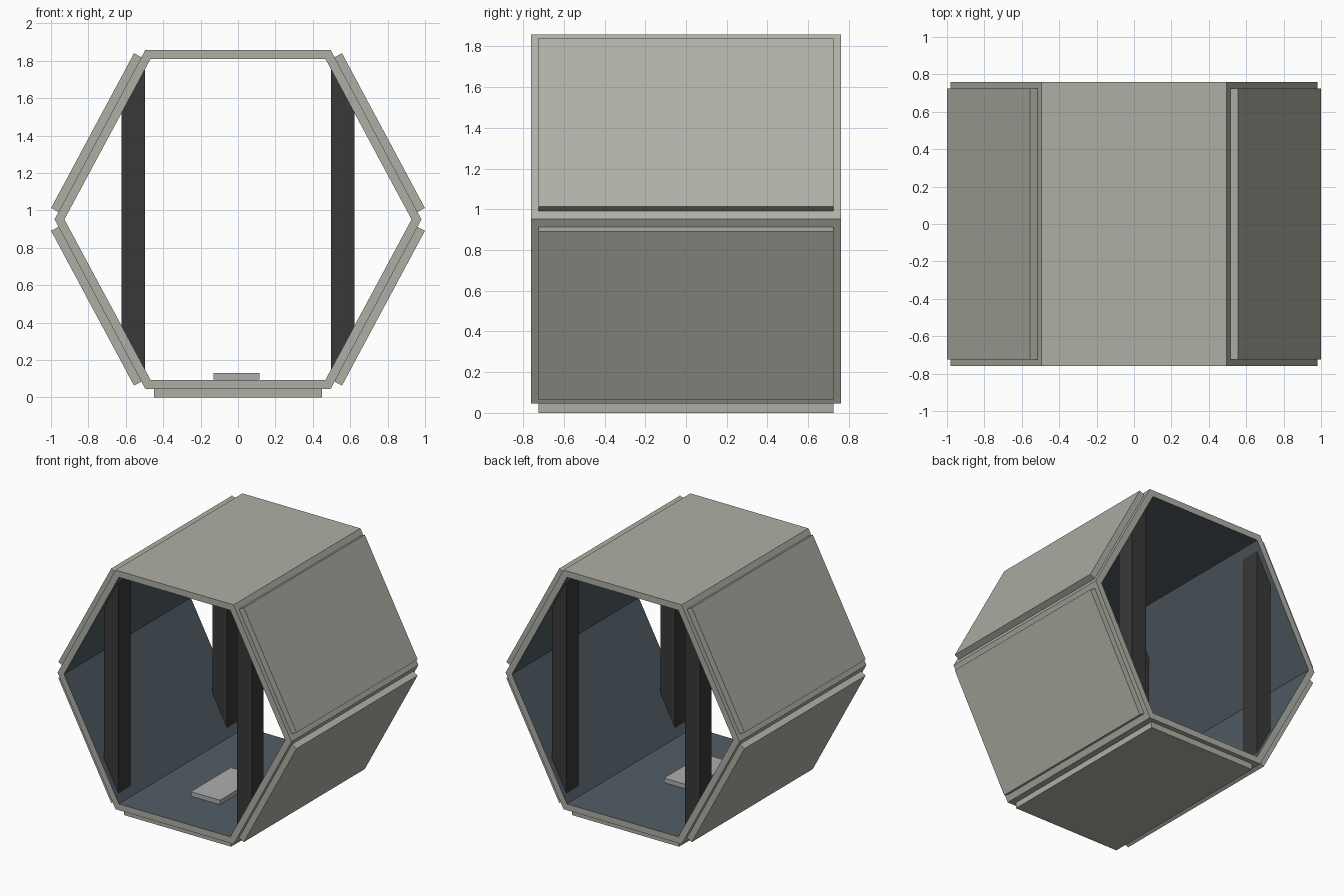
import bpy, bmesh
from mathutils import Vector

if "Cube" in bpy.data.objects:
    bpy.data.objects.remove(bpy.data.objects["Cube"])


def material(name, rgb):
    m = bpy.data.materials.new(name)
    m.diffuse_color = (*rgb, 1)
    m.use_nodes = True
    m.node_tree.nodes["Principled BSDF"].inputs["Base Color"].default_value = m.diffuse_color
    return m


SHELL = material("warm_grey", (0.43, 0.43, 0.38))
LINER = material("dark_blue_grey", (0.085, 0.11, 0.13))
DARK = material("charcoal", (0.04, 0.04, 0.04))
PLATE = material("light_grey", (0.42, 0.42, 0.43))


def finish(bm, name, *mats):
    bmesh.ops.recalc_face_normals(bm, faces=bm.faces)
    me = bpy.data.meshes.new(name)
    bm.to_mesh(me)
    bm.free()
    for m in mats:
        me.materials.append(m)
    ob = bpy.data.objects.new(name, me)
    bpy.context.collection.objects.link(ob)
    return ob


def prism(name, profile, y0, y1, mat):
    """Extrude an x-z profile along y."""
    bm = bmesh.new()
    f = bm.faces.new([bm.verts.new((x, y0, z)) for x, z in profile])
    ext = bmesh.ops.extrude_face_region(bm, geom=[f])["geom"]
    bmesh.ops.translate(bm, vec=(0, y1 - y0, 0),
                        verts=[v for v in ext if isinstance(v, bmesh.types.BMVert)])
    return finish(bm, name, mat)


# Hexagonal tube, open at both ends, dark on the inside
MID = 0.952
outer = [(-0.495, 0.045), (0.495, 0.045), (0.981, MID),
         (0.495, 1.859), (-0.495, 1.859), (-0.981, MID)]
inner = [(-0.467, 0.093), (0.467, 0.093), (0.928, MID),
         (0.467, 1.811), (-0.467, 1.811), (-0.928, MID)]
HALF = 0.76
bm = bmesh.new()
rings = [[bm.verts.new((x, y, z)) for x, z in p]
         for p, y in ((outer, -HALF), (outer, HALF), (inner, HALF), (inner, -HALF))]
for r in range(4):
    a, b = rings[r], rings[(r + 1) % 4]
    for i in range(6):
        j = (i + 1) % 6
        f = bm.faces.new((a[i], a[j], b[j], b[i]))
        f.material_index = 1 if r == 2 else 0
finish(bm, "hex_shell", SHELL, LINER)

# Raised outer panels on every side but the top
T, MARGIN = 0.045, 0.045
names = {0: "bottom_panel", 1: "lower_right_panel", 2: "upper_right_panel",
         4: "upper_left_panel", 5: "lower_left_panel"}
for i, name in names.items():
    p, q = Vector(outer[i]), Vector(outer[(i + 1) % 6])
    d = (q - p).normalized()
    n = Vector((d.y, -d.x)) * T
    p, q = p + d * MARGIN, q - d * MARGIN
    prism(name, [p, q, q + n, p + n], -0.725, 0.725, SHELL)

# Four inner pillars, cut to meet the sloping walls
for side, sx in (("left", -1), ("right", 1)):
    prof = [(sx * x, z) for x, z in
            ((0.497, 0.149), (0.622, 0.382), (0.622, 1.522), (0.497, 1.755))]
    for end, y0 in (("front", -0.72), ("back", 0.58)):
        prism(f"{end}_{side}_pillar", prof, y0, y0 + 0.14, DARK)

# Small floor plate
prism("floor_plate", [(-0.13, 0.097), (0.115, 0.097), (0.115, 0.131), (-0.13, 0.131)],
      -0.38, 0.1, PLATE)
